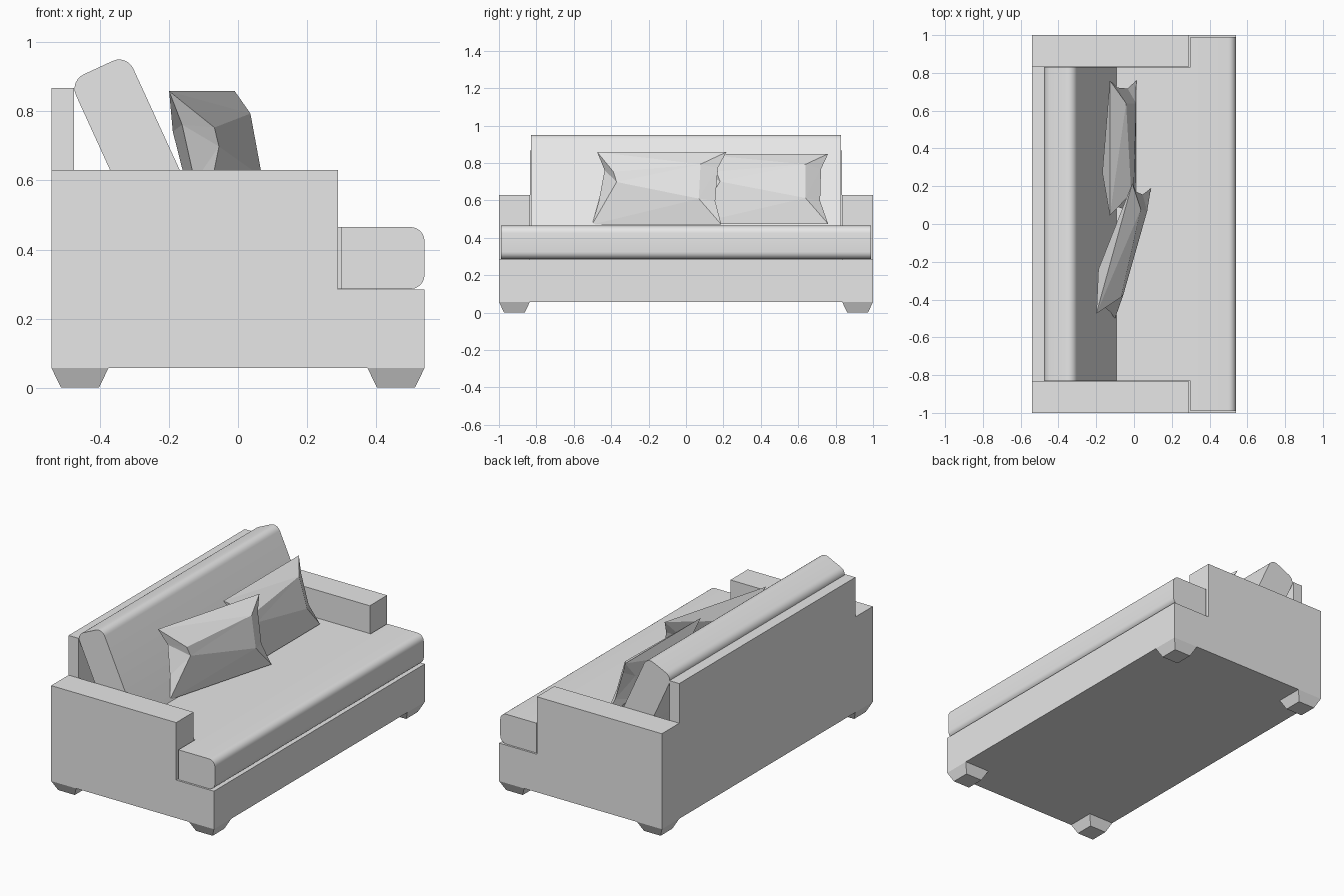
import bpy, bmesh
from math import radians
from mathutils import Matrix, Vector

old = bpy.data.objects.get("Cube")
if old:
    bpy.data.objects.remove(old, do_unlink=True)

grey = bpy.data.materials.new("grey fabric")
grey.use_nodes = True
grey.diffuse_color = (0.8, 0.8, 0.8, 1)
grey.node_tree.nodes["Principled BSDF"].inputs["Base Color"].default_value = (0.8, 0.8, 0.8, 1)


def finish(name, bm):
    bmesh.ops.recalc_face_normals(bm, faces=bm.faces)
    mesh = bpy.data.meshes.new(name)
    bm.to_mesh(mesh)
    bm.free()
    mesh.materials.append(grey)
    obj = bpy.data.objects.new(name, mesh)
    bpy.context.collection.objects.link(obj)
    return obj


def extrude(points, vector):
    """Solid made by sweeping a flat outline along a vector."""
    bm = bmesh.new()
    face = bm.faces.new([bm.verts.new(p) for p in points])
    new = bmesh.ops.extrude_face_region(bm, geom=[face])["geom"]
    bmesh.ops.translate(bm, vec=vector, verts=[g for g in new if isinstance(g, bmesh.types.BMVert)])
    bmesh.ops.recalc_face_normals(bm, faces=bm.faces)
    return bm


def box(name, x, y, z):
    return finish(name, extrude([(x[0], y[0], z[0]), (x[1], y[0], z[0]),
                                 (x[1], y[1], z[0]), (x[0], y[1], z[0])], (0, 0, z[1] - z[0])))


def round_edges(bm, test, radius):
    """Bevel the lengthwise edges whose midpoint passes the test."""
    edges = [e for e in bm.edges
             if abs(e.verts[0].co.y - e.verts[1].co.y) > 1 and test((e.verts[0].co + e.verts[1].co) / 2)]
    bmesh.ops.bevel(bm, geom=edges, offset=radius, segments=6, profile=0.5, affect='EDGES')


def shade(obj):
    bpy.ops.object.select_all(action='DESELECT')
    obj.select_set(True)
    bpy.context.view_layer.objects.active = obj
    bpy.ops.object.shade_smooth_by_angle(angle=radians(30))


BACK, FRONT, WALL, ARM_FRONT = -0.54, 0.54, -0.475, 0.29
INNER, BOTTOM, SEAT, ARM_TOP, BACK_TOP = 0.835, 0.057, 0.285, 0.63, 0.868

# Frame: side profile swept across, then the seat well and back corners cut out
outline = [(BACK, BOTTOM), (FRONT, BOTTOM), (FRONT, SEAT), (ARM_FRONT, SEAT),
           (ARM_FRONT, ARM_TOP), (WALL, ARM_TOP), (WALL, BACK_TOP), (BACK, BACK_TOP)]
frame = finish("sofa_frame", extrude([(x, -1, z) for x, z in outline], (0, 2, 0)))
cutters = [box("seat_well", (WALL, 0.4), (-INNER, INNER), (SEAT, 1.2))]
for s in (-1, 1):
    cutters.append(box("back_corner", (-0.7, -0.4), sorted((s * INNER, s * 1.2)), (ARM_TOP, 1.2)))
bpy.context.view_layer.objects.active = frame
for cutter in cutters:
    mod = frame.modifiers.new("cut", 'BOOLEAN')
    mod.operation, mod.solver, mod.object = 'DIFFERENCE', 'EXACT', cutter
    bpy.ops.object.modifier_apply(modifier=mod.name)
    bpy.data.objects.remove(cutter, do_unlink=True)

# Tapered feet
for sx, side in ((-1, "back"), (1, "front")):
    for sy, hand in ((-1, "right"), (1, "left")):
        bm = bmesh.new()
        bmesh.ops.create_cube(bm, size=1)
        for v in bm.verts:
            half = 0.0825 if v.co.z > 0 else 0.055
            v.co = (sx * 0.4575 + half * (1 if v.co.x > 0 else -1),
                    sy * 0.9175 + half * (1 if v.co.y > 0 else -1),
                    BOTTOM if v.co.z > 0 else 0)
        finish(f"{side}_{hand}_foot", bm)

# T-shaped seat cushion with a rounded front
half_t = [(WALL, 0.832), (0.298, 0.832), (0.298, 0.99), (FRONT, 0.99)]
plan = half_t + [(x, -y) for x, y in reversed(half_t)]
bm = extrude([(x, y, SEAT + 0.001) for x, y in plan], (0, 0, 0.179))
round_edges(bm, lambda m: m.x > 0.5, 0.04)
shade(finish("seat_cushion", bm))

# Leaning back cushion with a rounded top
side = [(-0.295, 0.465), (-0.093, 0.465), (-0.322, 0.965), (-0.488, 0.888)]
bm = extrude([(x, -0.83, z) for x, z in side], (0, 1.66, 0))
round_edges(bm, lambda m: m.z > 0.8, 0.045)
shade(finish("back_cushion", bm))


# Throw pillows: pinched corners, faceted faces; points are (width, height, thickness)
def pillow(name, location, lean, turn):
    w, h = 0.358, 0.2
    points = {
        "TL": (-w, h, 0), "TR": (w, h, 0), "BL": (-w, -h, 0), "BR": (w, -h, 0),
        "L1": (-0.31, 0.1, 0), "L2": (-0.33, -0.07, 0),
        "R1": (0.32, 0.11, 0.01), "R2": (0.315, -0.07, 0),
        "FA": (-0.24, 0.072, 0.073), "FB": (-0.22, 0.017, 0.067),
        "FC": (0.237, 0.117, 0.061), "FD": (0.237, -0.07, 0.048),
        "KA": (-0.13, 0.1, -0.08), "KB": (-0.13, -0.05, -0.08),
        "KC": (0.24, 0.08, -0.03), "KD": (0.24, -0.07, -0.05)}
    bm = bmesh.new()
    v = {k: bm.verts.new((t, u, z)) for k, (u, z, t) in points.items()}
    for s in "FK":
        a, b, c, d = (s + k for k in "ABCD")
        for loop in ((a, b, d, c), ("TL", a, c, "TR"), ("BL", "BR", d, b),
                     ("TL", "L1", a), ("L1", "L2", b, a), ("L2", "BL", b),
                     ("TR", c, "R1"), ("R1", c, d, "R2"), ("R2", d, "BR")):
            bm.faces.new([v[k] for k in loop])
    bmesh.ops.triangulate(bm, faces=bm.faces)
    bm.transform(Matrix.Translation(Vector(location)) @ Matrix.Rotation(radians(turn), 4, 'Z')
                 @ Matrix.Rotation(radians(-lean), 4, 'Y'))
    finish(name, bm)


pillow("front_pillow", (-0.055, -0.143, 0.665), 14.8, -15.4)
pillow("rear_pillow", (-0.058, 0.402, 0.662), 20.5, 0)
